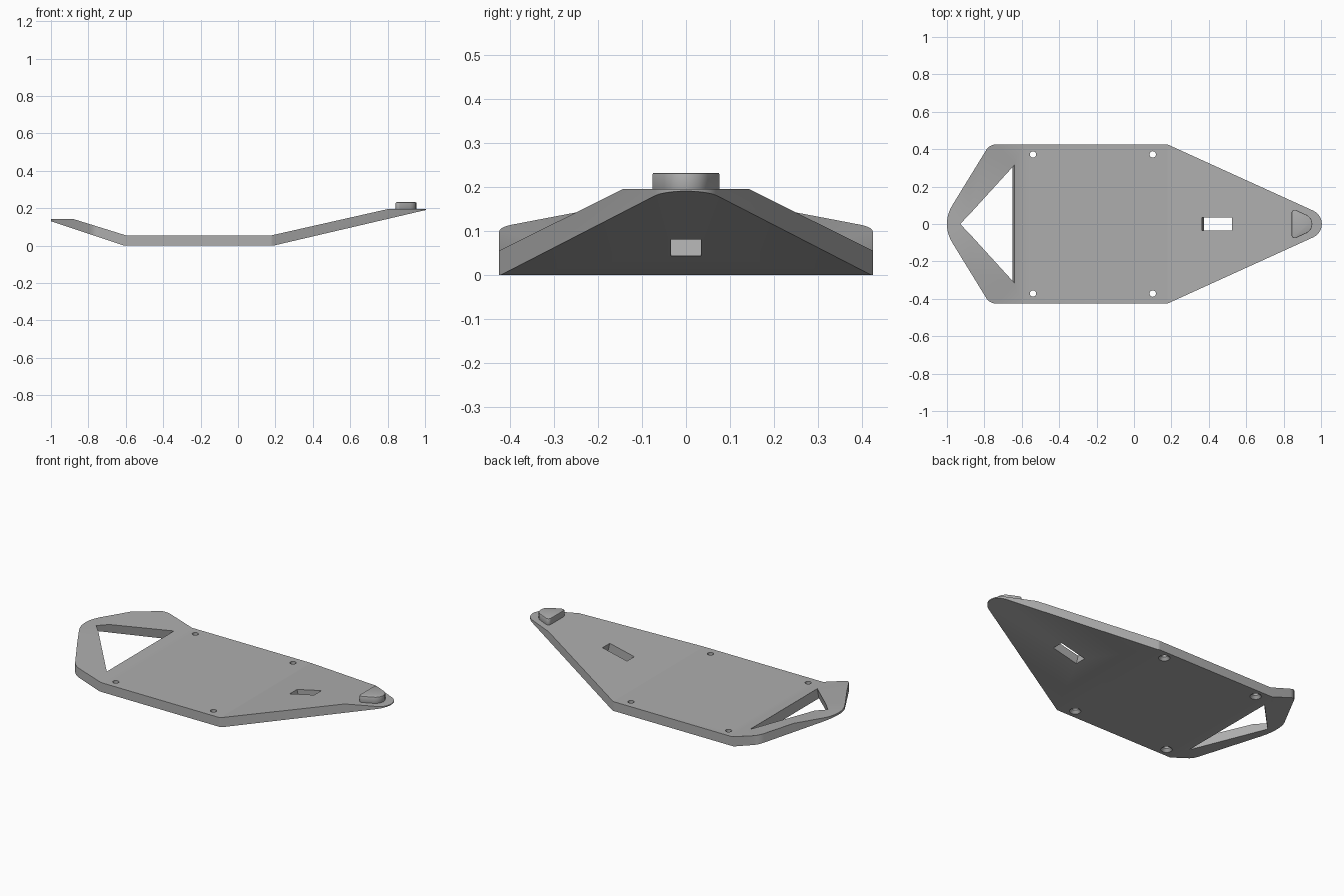
import bpy, bmesh, math
from mathutils import Vector

if "Cube" in bpy.data.objects:
    bpy.data.objects.remove(bpy.data.objects["Cube"])

grey = bpy.data.materials.new("plain grey")
grey.use_nodes = True
COLOUR = (0.42, 0.42, 0.42, 1)
grey.diffuse_color = COLOUR
grey.node_tree.nodes["Principled BSDF"].inputs["Base Color"].default_value = COLOUR


def loft(name, rings):
    """Closed solid through rings of equal point count."""
    bm = bmesh.new()
    loops = [[bm.verts.new(p) for p in ring] for ring in rings]
    n = len(loops[0])
    for a, b in zip(loops, loops[1:]):
        for i in range(n):
            j = (i + 1) % n
            bm.faces.new((a[i], a[j], b[j], b[i]))
    bm.faces.new(loops[0][::-1])
    bm.faces.new(loops[-1])
    bmesh.ops.recalc_face_normals(bm, faces=bm.faces)
    mesh = bpy.data.meshes.new(name)
    bm.to_mesh(mesh)
    bm.free()
    mesh.materials.append(grey)
    obj = bpy.data.objects.new(name, mesh)
    bpy.context.collection.objects.link(obj)
    return obj


def prism(name, outline, z0, z1, lean=0.0):
    """Extrude a plan outline upward; lean shifts x per unit of z."""
    return loft(name, [[(x + lean * z, y, z) for x, y in outline] for z in (z0, z1)])


def fillet(corners, steps=10):
    """Round every (x, y, radius) corner of a polygon."""
    pts = []
    for i, (x, y, r) in enumerate(corners):
        p = Vector((x, y))
        u = (Vector(corners[i - 1][:2]) - p).normalized()
        v = (Vector(corners[(i + 1) % len(corners)][:2]) - p).normalized()
        half = u.angle(v) / 2
        centre = p + (u + v).normalized() * (r / math.sin(half))
        start = p + u * (r / math.tan(half)) - centre
        end = p + v * (r / math.tan(half)) - centre
        sweep = math.pi - 2 * half
        for k in range(steps + 1):
            t = k / steps
            d = (start * math.sin((1 - t) * sweep) + end * math.sin(t * sweep)) / math.sin(sweep)
            pts.append(tuple(centre + d))
    return pts


def mirrored(half):
    """Complete an outline across y = 0."""
    return half + [(x, -y, r) for x, y, r in reversed(half) if y > 0]


def activate(obj):
    bpy.ops.object.select_all(action="DESELECT")
    obj.select_set(True)
    bpy.context.view_layer.objects.active = obj


def carve(target, cutter, operation="DIFFERENCE"):
    cutter.hide_render = True
    mod = target.modifiers.new("carve", "BOOLEAN")
    mod.operation, mod.object, mod.solver = operation, cutter, "EXACT"
    activate(target)
    bpy.ops.object.modifier_apply(modifier=mod.name)
    bpy.data.objects.remove(cutter)


# Bent plate: side profile trimmed to the plan outline
profile = [(-1.02, 0.137), (-0.61, 0), (0.19, 0), (1.02, 0.194), (1.02, 0.195),
           (0.8, 0.195), (0.18, 0.055), (-0.6, 0.055), (-0.88, 0.142), (-1.02, 0.142)]
plate = loft("base_plate", [[(x, y, z) for x, z in profile] for y in (-0.5, 0.5)])
outline = fillet(mirrored([(1.115, 0, 0.078), (0.18, 0.425, 0.03),
                           (-0.772, 0.425, 0.06), (-1.033, 0, 0.19)]))
carve(plate, prism("outline_cutter", outline, -0.1, 0.4), "INTERSECT")

# Triangular opening in the raised tail
carve(plate, prism("triangle_cutter", [(-0.958, 0), (-0.653, -0.315), (-0.653, 0.315)],
                   -0.1, 0.3, lean=0.2))

# Slot square to the sloping nose
slot = [(0.385, -0.034), (0.554, -0.034), (0.554, 0.034), (0.385, 0.034)]
carve(plate, prism("slot_cutter", slot, -0.1, 0.3, lean=-0.23))

# Countersunk screw holes
for x in (-0.54, 0.1):
    for y in (-0.372, 0.372):
        rings = [[(x + r * math.cos(k * math.tau / 24), y + r * math.sin(k * math.tau / 24), z)
                  for k in range(24)]
                 for r, z in ((0.034, -0.003), (0.017, 0.016), (0.017, 0.1))]
        carve(plate, loft("screw_cutter", rings))

# Raised wedge on the nose
wedge = prism("nose_wedge", fillet(mirrored([(1.03, 0, 0.054), (0.843, 0.085, 0.016)]), 8),
              0.188, 0.232)
bevel = wedge.modifiers.new("soft_top", "BEVEL")
bevel.width, bevel.segments, bevel.angle_limit = 0.004, 2, math.radians(60)
activate(wedge)
bpy.ops.object.modifier_apply(modifier=bevel.name)

for part in (plate, wedge):
    activate(part)
    bpy.ops.object.shade_smooth_by_angle(angle=math.radians(30))
